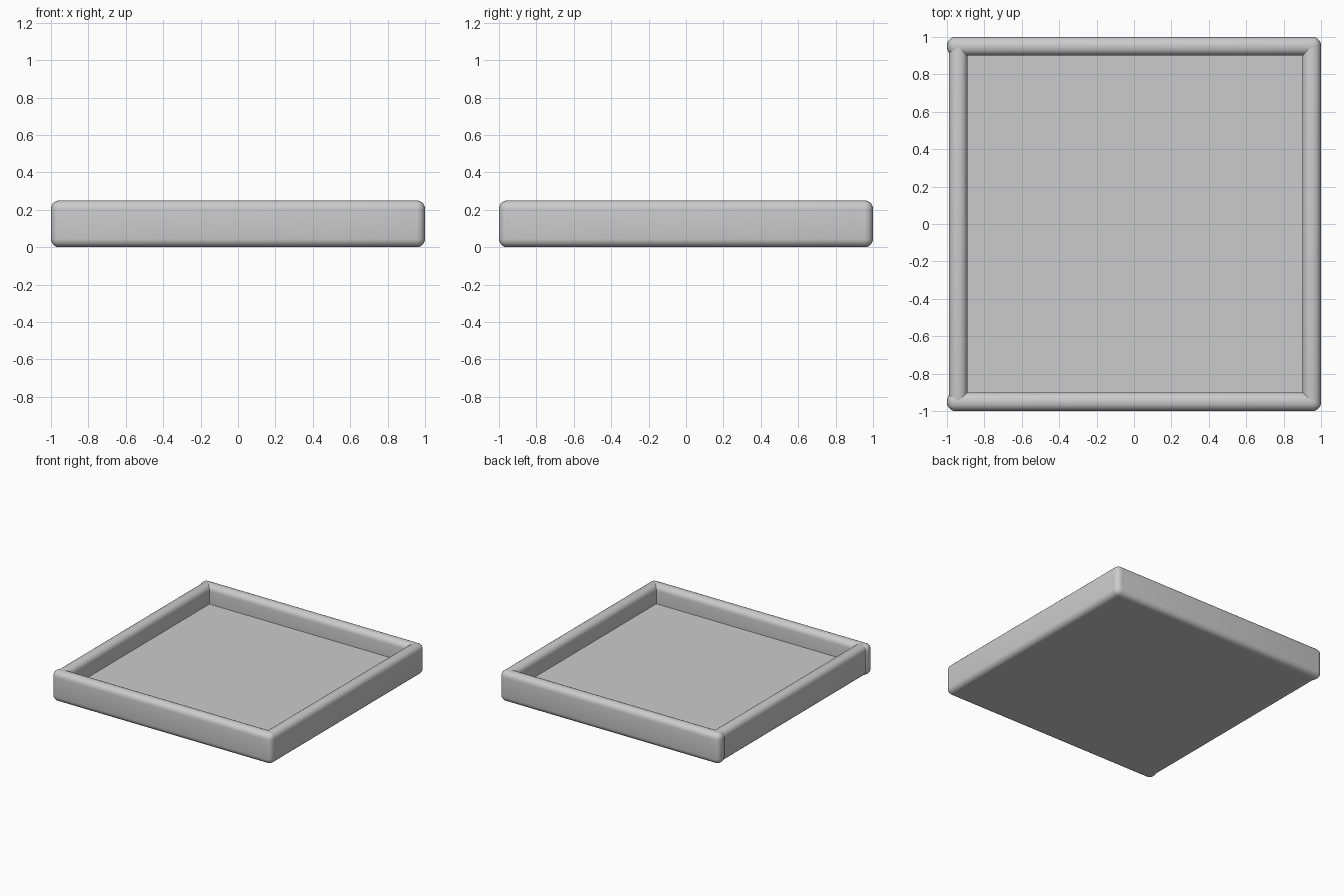
import bpy
from mathutils import Vector

if "Cube" in bpy.data.objects:
    bpy.data.objects.remove(bpy.data.objects["Cube"])


def box(name, lo, hi, bevel=0.0):
    lo, hi = Vector(lo), Vector(hi)
    bpy.ops.mesh.primitive_cube_add(size=1, location=(lo + hi) / 2)
    ob = bpy.context.object
    ob.name = name
    ob.scale = hi - lo
    bpy.ops.object.transform_apply(location=False, rotation=False, scale=True)
    if bevel:
        mod = ob.modifiers.new("round_edges", 'BEVEL')
        mod.width = bevel
        mod.segments = 5
        mod.limit_method = 'NONE'
        bpy.ops.object.modifier_apply(modifier=mod.name)
        bpy.ops.object.shade_smooth_by_angle()
    return ob


H, T, R = 0.25, 0.1, 0.045

# Front and back walls run the full width
for name, s in (("front_wall", -1), ("back_wall", 1)):
    y = sorted((s, s * (1 - T)))
    box(name, (-1, y[0], 0), (1, y[1], H), R)

# Side walls; the left one sits slightly inset
box("right_wall", (1 - T, -1, 0), (1, 1, H), R)
box("left_wall", (-0.99, -0.99, 0), (-0.89, 0.99, H), R)

# Floor plate, tucked under the rounded walls
box("floor", (-0.945, -0.955, 0), (0.955, 0.955, 0.1))
